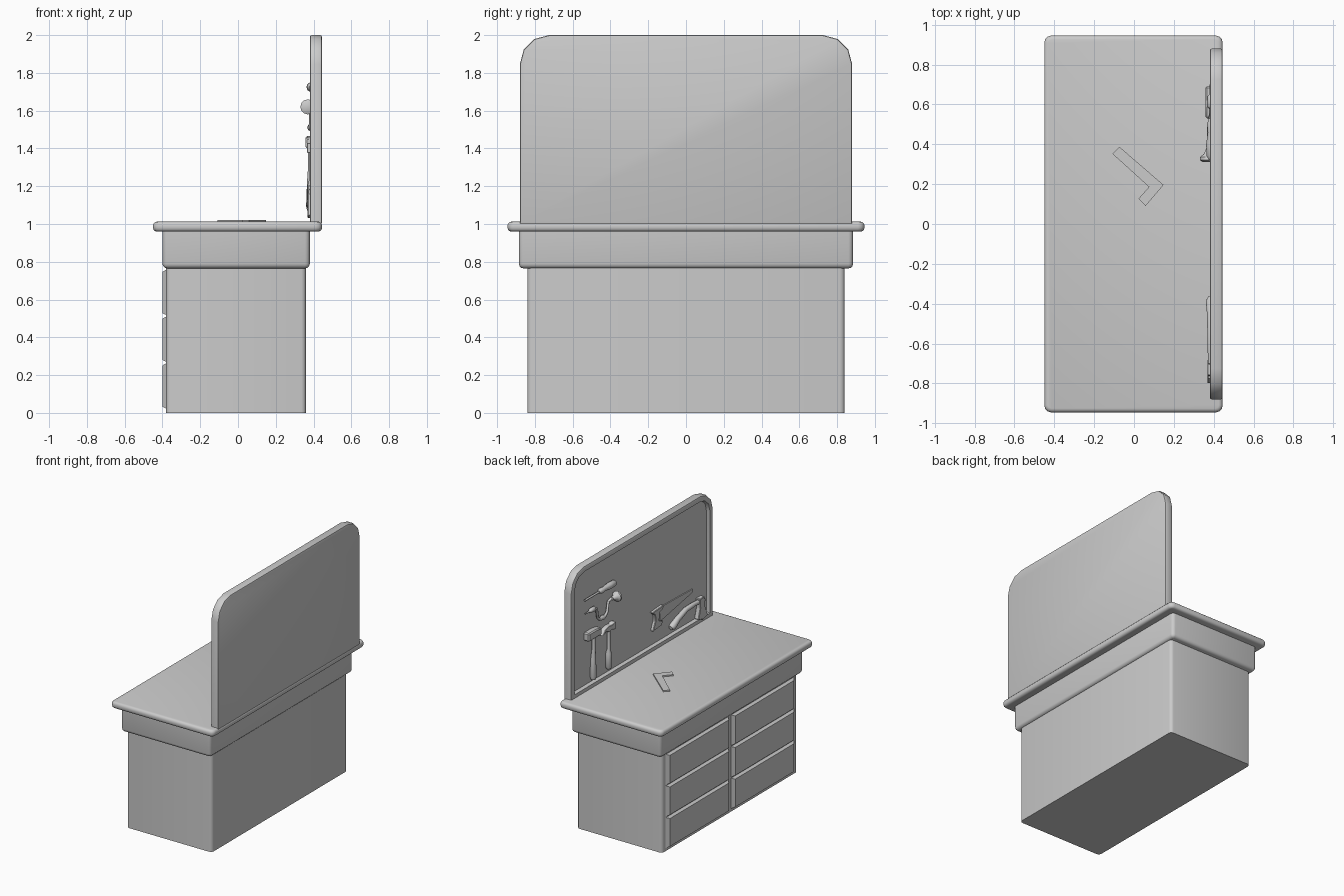
import bpy, bmesh, math
from mathutils import Vector

if "Cube" in bpy.data.objects:
    bpy.data.objects.remove(bpy.data.objects["Cube"])


def finish(bm, name, angle=35):
    bmesh.ops.recalc_face_normals(bm, faces=bm.faces)
    me = bpy.data.meshes.new(name)
    bm.to_mesh(me)
    bm.free()
    ob = bpy.data.objects.new(name, me)
    bpy.context.collection.objects.link(ob)
    bpy.ops.object.select_all(action='DESELECT')
    ob.select_set(True)
    bpy.context.view_layer.objects.active = ob
    bpy.ops.object.shade_smooth_by_angle(angle=math.radians(angle))
    return ob


def rounded_box(name, lo, hi, corner, bottom=0, top=0):
    """Box with rounded plan corners and optional rounded rims."""
    bm = bmesh.new()
    bmesh.ops.create_cube(bm, size=1)
    lo, hi = Vector(lo), Vector(hi)
    for v in bm.verts:
        v.co = (lo + hi) / 2 + v.co * (hi - lo)
    up = [e for e in bm.edges if abs(e.verts[0].co.z - e.verts[1].co.z) > 1e-4]
    bmesh.ops.bevel(bm, geom=up, offset=corner, segments=3, profile=0.5, affect='EDGES')
    for z, w in ((lo.z, bottom), (hi.z, top)):
        if w:
            rim = [e for e in bm.edges if all(abs(v.co.z - z) < 1e-5 for v in e.verts)]
            bmesh.ops.bevel(bm, geom=rim, offset=w, segments=3, profile=0.5, affect='EDGES')
    return finish(bm, name)


def prism(pts, axis, a, b):
    """Extrude a 2D outline along x (points are y,z) or z (points are x,y)."""
    bm = bmesh.new()
    place = (lambda p, d: (d, *p)) if axis == 'x' else (lambda p, d: (*p, d))
    f = bm.faces.new([bm.verts.new(place(p, a)) for p in pts])
    new = bmesh.ops.extrude_face_region(bm, geom=[f])['geom']
    delta = Vector((b - a, 0, 0)) if axis == 'x' else Vector((0, 0, b - a))
    bmesh.ops.translate(bm, verts=[g for g in new if isinstance(g, bmesh.types.BMVert)], vec=delta)
    bmesh.ops.recalc_face_normals(bm, faces=bm.faces)
    return bm


def slab(name, pts, a, b, axis='x', bevel=0.0):
    bm = prism(pts, axis, a, b)
    if bevel:
        bmesh.ops.bevel(bm, geom=bm.edges[:], offset=bevel, segments=1, affect='EDGES')
    return finish(bm, name)


def tube(name, rings, sides=10):
    """Round bar through (x, y, z, radius) rings lying in a plane of constant x."""
    bm = bmesh.new()
    P = [Vector(r[:3]) for r in rings]
    loops = []
    for i, r in enumerate(rings):
        t = (P[min(i + 1, len(P) - 1)] - P[max(i - 1, 0)]).normalized()
        u = Vector((1, 0, 0))
        w = t.cross(u).normalized()
        loops.append([bm.verts.new(P[i] + r[3] * (math.cos(k * math.tau / sides) * u
                      + math.sin(k * math.tau / sides) * w)) for k in range(sides)])
    for A, B in zip(loops, loops[1:]):
        for k in range(sides):
            bm.faces.new((A[k], A[(k + 1) % sides], B[(k + 1) % sides], B[k]))
    bm.faces.new(loops[0])
    bm.faces.new(loops[-1])
    return finish(bm, name, 50)


# cabinet, apron and worktop
rounded_box("cabinet", (-.38, -.84, 0), (.36, .84, .80), .025)
rounded_box("apron", (-.40, -.885, .765), (.38, .885, .98), .025, bottom=.025)
rounded_box("worktop", (-.45, -.945, .96), (.445, .945, 1.012), .035, .02, .02)

# drawer fronts, two columns of three, with sloping edges
for col, (y0, y1) in enumerate(((-.80, -.01), (.01, .80))):
    for row in range(3):
        z0 = .02 + row * .248
        z1 = z0 + .245
        bm = bmesh.new()
        outer = [(y0, z0), (y1, z0), (y1, z1), (y0, z1)]
        inner = [(y0 + .03, z0 + .012), (y1 - .03, z0 + .012),
                 (y1 - .03, z1 - .014), (y0 + .03, z1 - .014)]
        A = [bm.verts.new((-.375, *p)) for p in outer]
        B = [bm.verts.new((-.40, *p)) for p in inner]
        bm.faces.new(A)
        bm.faces.new(B)
        for k in range(4):
            bm.faces.new((A[k], A[(k + 1) % 4], B[(k + 1) % 4], B[k]))
        finish(bm, f"drawer_{col}_{row}", 20)

# back board: raised rim with clipped round corners and a sunken panel
R = .155
arc = [(.88 - R + R * math.cos(math.radians(a)), 2 - R + R * math.sin(math.radians(a)))
       for a in (0, 30, 60, 90)]
outline = [(.88, 1.0)] + arc + [(-y, z) for y, z in reversed(arc)] + [(-.88, 1.0)]
bm = prism(outline, 'x', .38, .445)
front = min(bm.faces, key=lambda f: f.calc_center_median().x)
rims = list(front.edges)
back = max(bm.faces, key=lambda f: f.calc_center_median().x)
rims += list(back.edges)
bmesh.ops.bevel(bm, geom=rims, offset=.01, segments=2, profile=0.5, affect='EDGES')
bm.faces.ensure_lookup_table()
front = min(bm.faces, key=lambda f: (round(f.calc_center_median().x, 4), -f.calc_area()))
bmesh.ops.inset_region(bm, faces=[front], thickness=.03, use_even_offset=True)
bmesh.ops.inset_region(bm, faces=[front], thickness=.008, depth=-.025, use_even_offset=True)
finish(bm, "back_board")

# screwdriver
tube("screwdriver_shaft", [(.388, .70, 1.725, .008), (.388, .52, 1.725, .008)], 8)
tube("screwdriver_handle", [(.388, .53, 1.725, .012), (.388, .50, 1.725, .022), (.388, .46, 1.725, .018),
                            (.388, .40, 1.725, .026), (.388, .34, 1.725, .024), (.388, .32, 1.725, .01)])

# hand brace
tube("brace_crank", [(.385, .60, 1.62, .010), (.385, .56, 1.61, .010), (.385, .545, 1.53, .010),
                     (.385, .52, 1.51, .012), (.385, .485, 1.51, .019), (.385, .455, 1.51, .012),
                     (.385, .43, 1.53, .010), (.385, .415, 1.61, .010), (.385, .36, 1.62, .012)], 8)
tube("brace_bit", [(.385, .70, 1.62, .005), (.385, .65, 1.62, .007), (.385, .64, 1.62, .016),
                   (.385, .59, 1.62, .020), (.385, .58, 1.62, .010)], 8)
tube("brace_pad", [(.375, .38, 1.62, .012), (.372, .35, 1.62, .022), (.370, .335, 1.62, .040),
                   (.370, .32, 1.62, .040), (.370, .312, 1.62, .025)], 12)

# mallet
slab("mallet_head", [(.69, 1.40), (.69, 1.465), (.60, 1.465), (.53, 1.455), (.53, 1.40)], .358, .41, bevel=.008)
tube("mallet_handle", [(.385, .60, 1.07, .018), (.385, .60, 1.09, .024), (.385, .60, 1.22, .020),
                       (.385, .595, 1.30, .014), (.385, .595, 1.42, .014)])

# claw hammer
slab("hammer_head", [(.345, 1.375), (.345, 1.43), (.375, 1.43), (.385, 1.42), (.43, 1.425), (.47, 1.415),
                     (.51, 1.375), (.46, 1.392), (.425, 1.38), (.385, 1.385), (.375, 1.375)],
     .366, .404, bevel=.003)
tube("hammer_handle", [(.388, .405, 1.08, .018), (.388, .405, 1.09, .024), (.388, .405, 1.20, .021),
                       (.388, .405, 1.23, .013), (.388, .405, 1.40, .013)])

# hand saw
slab("saw_blade", [(-.24, 1.31), (-.64, 1.30), (-.64, 1.275), (-.24, 1.20)], .392, .40)
slab("saw_handle", [(-.13, 1.31), (-.27, 1.32), (-.265, 1.29), (-.225, 1.28), (-.215, 1.22),
                    (-.26, 1.20), (-.25, 1.17), (-.14, 1.16), (-.15, 1.19), (-.17, 1.23), (-.165, 1.28)],
     .382, .412, bevel=.004)

# hatchet
tube("hatchet_handle", [(.388, -.365, 1.10, .016), (.388, -.385, 1.105, .028), (.388, -.45, 1.14, .022),
                        (.388, -.55, 1.175, .020), (.388, -.65, 1.18, .018), (.388, -.775, 1.17, .016)])
slab("hatchet_head", [(-.70, 1.205), (-.76, 1.205), (-.765, 1.13), (-.80, 1.045), (-.74, 1.03),
                      (-.68, 1.05), (-.705, 1.13)], .368, .406, bevel=.004)

# carpenter's square lying on the worktop
slab("square", [(-.073, .387), (-.108, .352), (.075, .186), (.022, .126), (.058, .09), (.148, .196)],
     1.008, 1.022, axis='z')
